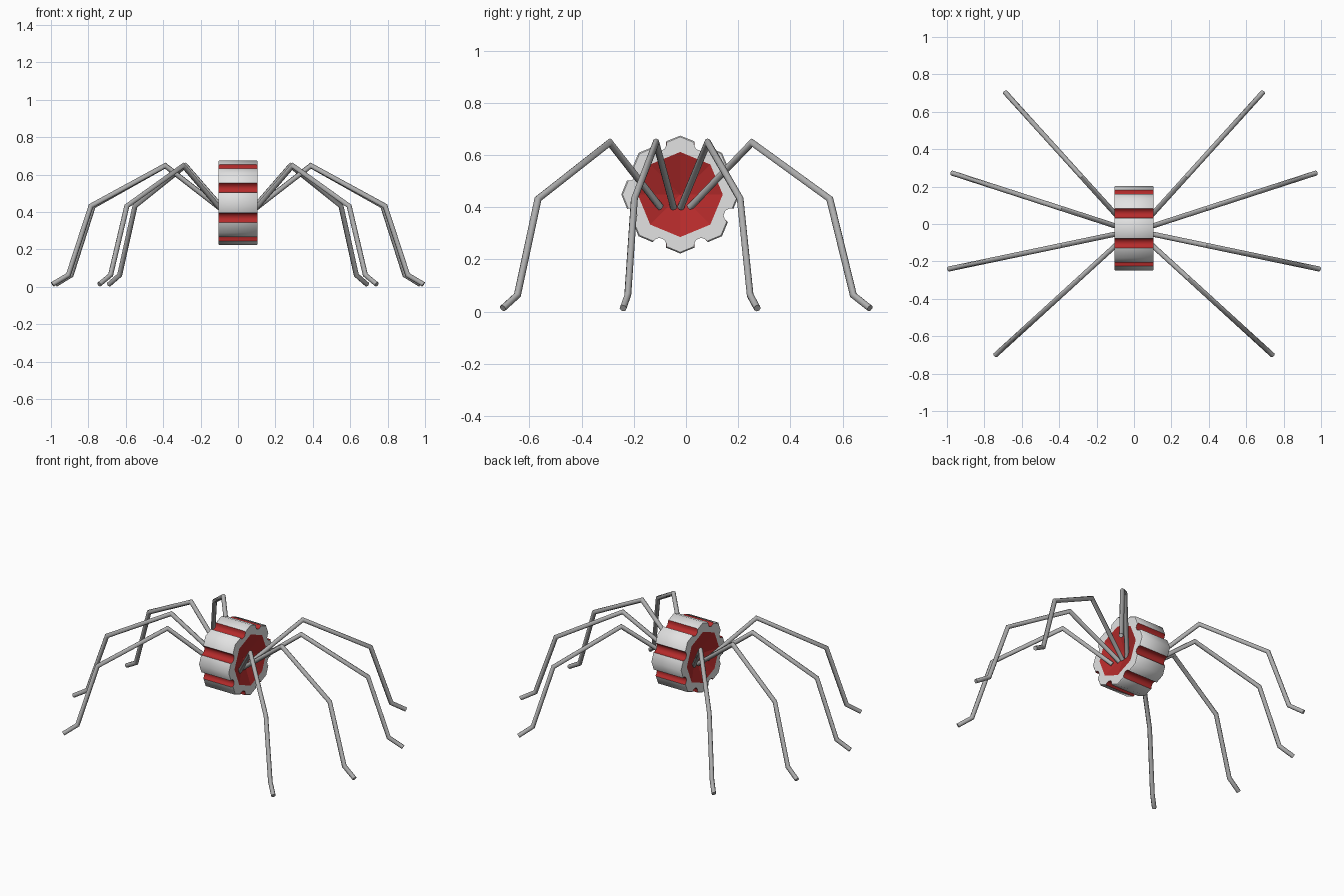
import bpy, bmesh, math
from mathutils import Vector

if "Cube" in bpy.data.objects:
    bpy.data.objects.remove(bpy.data.objects["Cube"])


def material(name, color):
    m = bpy.data.materials.new(name)
    m.diffuse_color = (*color, 1)
    m.use_nodes = True
    m.node_tree.nodes["Principled BSDF"].inputs["Base Color"].default_value = m.diffuse_color
    return m


shell = material("light grey shell", (0.76, 0.76, 0.76))
red = material("red", (0.46, 0.024, 0.024))
steel = material("steel grey", (0.42, 0.42, 0.42))

CY, CZ = -0.022, 0.449      # centre of the body
HALF = 0.105                # half width of the body
# one tooth followed by one rounded groove: (degrees, radius)
TOOTH = [(-15, 0.211), (0, 0.226), (15, 0.211), (16, 0.195), (19.5, 0.184),
         (25.5, 0.184), (29, 0.195)]


def octagon_radius(deg):
    return 0.163 * math.cos(math.radians(22.5)) / math.cos(math.radians(deg % 45 - 22.5))


# Body: eight-toothed wheel with red grooves and dished red sides
def make_body():
    profile = [(k * 45 + a, r) for k in range(8) for a, r in TOOTH]
    n = len(profile)
    bm = bmesh.new()

    def ring(x, radius):
        out = []
        for a, r in profile:
            t = math.radians(a)
            d = radius(a, r)
            out.append(bm.verts.new((x, CY + d * math.sin(t), CZ + d * math.cos(t))))
        return out

    def rim(a, r):
        return octagon_radius(a)

    def inset(a, r):
        return r - 0.005 if r > 0.2 else r

    def full(a, r):
        return r

    rings = [ring(-HALF, rim), ring(-HALF, inset), ring(-HALF + 0.005, full),
             ring(HALF - 0.005, full), ring(HALF, inset), ring(HALF, rim)]
    for b in range(5):
        for i in range(n):
            j = (i + 1) % n
            f = bm.faces.new((rings[b][i], rings[b][j], rings[b + 1][j], rings[b + 1][i]))
            outer = b in (1, 2, 3)
            f.material_index = 1 if outer and i % len(TOOTH) >= 2 else 0
            f.smooth = outer
    # dished sides
    for x, edge in ((-0.05, rings[0]), (0.05, rings[5])):
        apex = bm.verts.new((x, CY, CZ))
        for i in range(n):
            f = bm.faces.new((apex, edge[i], edge[(i + 1) % n]))
            f.material_index = 1
    bmesh.ops.recalc_face_normals(bm, faces=bm.faces)
    # crisp edges between teeth and grooves
    for e in bm.edges:
        if len({f.material_index for f in e.link_faces}) > 1:
            e.smooth = False
    mesh = bpy.data.meshes.new("body")
    bm.to_mesh(mesh)
    bm.free()
    mesh.materials.append(shell)
    mesh.materials.append(red)
    bpy.context.collection.objects.link(bpy.data.objects.new("body", mesh))


# Leg: eight-sided bent tube with mitred joints
def make_leg(name, points, radius=0.0135, sides=8):
    pts = [Vector(p) for p in points]
    side = Vector((0, 0, 1)).cross(pts[-1] - pts[0]).normalized()
    bm = bmesh.new()
    rings = []
    for i, p in enumerate(pts):
        d_in = (p - pts[i - 1]).normalized() if i else (pts[1] - p).normalized()
        d_out = (pts[i + 1] - p).normalized() if i < len(pts) - 1 else d_in
        tangent = (d_in + d_out).normalized()
        up = tangent.cross(side) / tangent.dot(d_in)
        rings.append([bm.verts.new(p + radius * (side * math.cos(t) + up * math.sin(t)))
                      for t in (2 * math.pi * k / sides for k in range(sides))])
    for a, b in zip(rings, rings[1:]):
        for k in range(sides):
            j = (k + 1) % sides
            bm.faces.new((a[k], a[j], b[j], b[k]))
    bm.faces.new(rings[0])
    bm.faces.new(rings[-1])
    bmesh.ops.recalc_face_normals(bm, faces=bm.faces)
    mesh = bpy.data.meshes.new(name)
    bm.to_mesh(mesh)
    bm.free()
    mesh.materials.append(steel)
    obj = bpy.data.objects.new(name, mesh)
    bpy.context.collection.objects.link(obj)
    bpy.ops.object.select_all(action='DESELECT')
    obj.select_set(True)
    bpy.context.view_layer.objects.active = obj
    bpy.ops.object.shade_smooth_by_angle(angle=math.radians(50))


make_body()

# Each leg runs straight outward from its base to its foot: base, foot, knee fraction
LEGS = {"back": ((0.065, 0.015), (0.69, 0.705), 0.345),
        "mid_back": ((0.07, -0.02), (0.975, 0.273), 0.352),
        "mid_front": ((0.07, -0.048), (0.992, -0.241), 0.347),
        "front": ((0.08, -0.098), (0.742, -0.702), 0.322)}
for part, (base, foot, knee) in LEGS.items():
    joints = [(0, 0.40), (knee, 0.648), (0.777, 0.432), (0.908, 0.063), (1, 0.013)]
    for label, s in (("right", 1), ("left", -1)):
        path = [(s * (base[0] + t * (foot[0] - base[0])),
                 base[1] + t * (foot[1] - base[1]), z) for t, z in joints]
        make_leg(f"{part}_{label}_leg", path)
